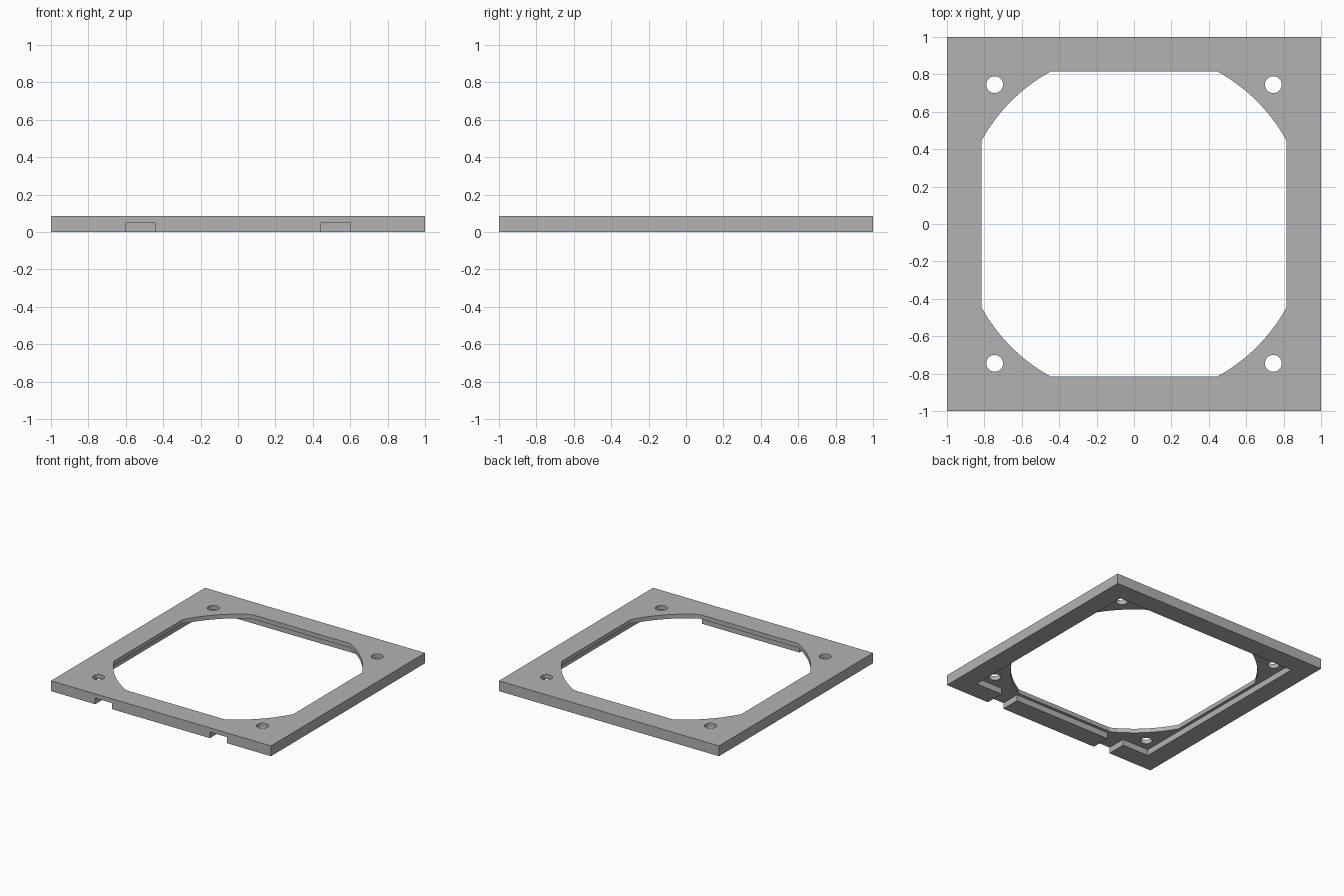
import bpy, bmesh, math

if "Cube" in bpy.data.objects:
    bpy.data.objects.remove(bpy.data.objects["Cube"])

HEIGHT = 0.085      # frame thickness
POCKET = 0.05       # depth of the underside recess and the edge notches
OPEN, R = 0.815, 0.929   # half-width of the opening, radius of its corner arcs

grey = bpy.data.materials.new("light grey")
grey.diffuse_color = (0.45, 0.45, 0.45, 1)
grey.use_nodes = True
grey.node_tree.nodes["Principled BSDF"].inputs["Base Color"].default_value = grey.diffuse_color


def prism(name, outline, z0, z1):
    """Extrude a closed xy outline from z0 to z1."""
    bm = bmesh.new()
    base = bm.faces.new([bm.verts.new((x, y, z0)) for x, y in outline])
    top = bmesh.ops.extrude_face_region(bm, geom=[base])["geom"]
    verts = [v for v in top if isinstance(v, bmesh.types.BMVert)]
    bmesh.ops.translate(bm, verts=verts, vec=(0, 0, z1 - z0))
    bmesh.ops.recalc_face_normals(bm, faces=bm.faces)
    mesh = bpy.data.meshes.new(name)
    bm.to_mesh(mesh)
    bm.free()
    mesh.materials.append(grey)
    obj = bpy.data.objects.new(name, mesh)
    bpy.context.collection.objects.link(obj)
    return obj


def rect(x0, x1, y0, y1):
    return [(x0, y0), (x1, y0), (x1, y1), (x0, y1)]


def arc(cx, cy, r, a0, a1, n):
    return [(cx + r * math.cos(a0 + (a1 - a0) * i / n),
             cy + r * math.sin(a0 + (a1 - a0) * i / n)) for i in range(n + 1)]


# Square frame plate
frame = prism("fan_frame", rect(-1, 1, -1, 1), 0, HEIGHT)

# Opening with four straight sides and arced corners
start = math.acos(OPEN / R)
outline = []
for k in range(4):
    q = k * math.pi / 2
    outline += arc(0, 0, R, q + start, q + math.pi / 2 - start, 16)
cutters = [prism("opening_cutter", outline, -0.1, 0.2)]

# Square recess on the underside
cutters.append(prism("recess_cutter", rect(-0.84, 0.84, -0.84, 0.84), -0.1, POCKET))

# Screw holes and the two front cable notches
for sx in (-1, 1):
    for sy in (-1, 1):
        hole = arc(sx * 0.745, sy * 0.745, 0.045, 0, 2 * math.pi, 32)[:-1]
        cutters.append(prism("screw_hole_cutter", hole, -0.1, 0.2))
    x0, x1 = sorted((sx * 0.445, sx * 0.598))
    cutters.append(prism("notch_cutter", rect(x0, x1, -1.1, -0.8), -0.1, POCKET))

# Cut everything out of the plate
bpy.context.view_layer.objects.active = frame
frame.select_set(True)
for cutter in cutters:
    mod = frame.modifiers.new("cut", "BOOLEAN")
    mod.operation = "DIFFERENCE"
    mod.solver = "EXACT"
    mod.object = cutter
    bpy.ops.object.modifier_apply(modifier=mod.name)
    bpy.data.objects.remove(cutter)

bpy.ops.object.shade_smooth_by_angle(angle=math.radians(25))
